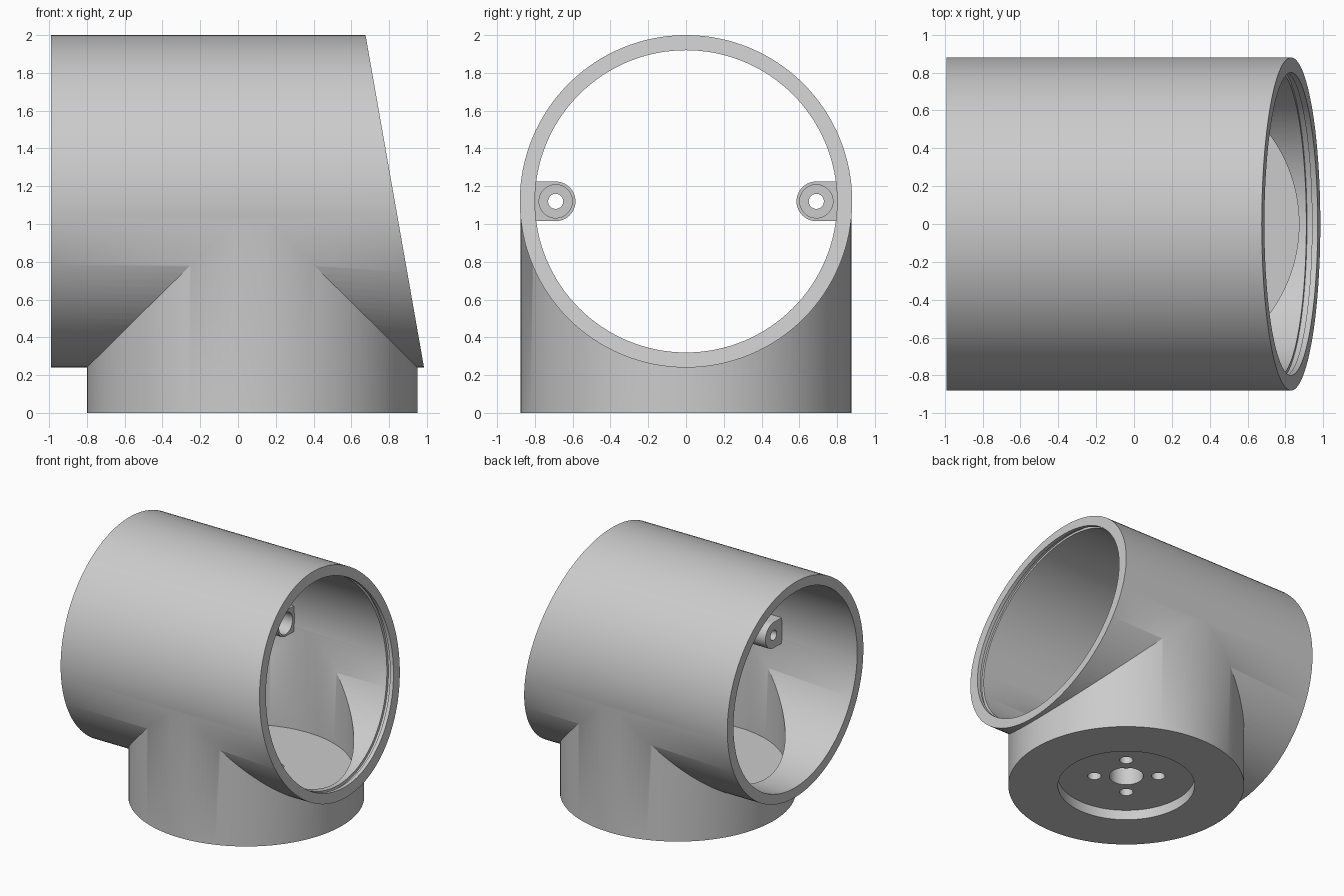
import bpy, bmesh
from math import pi, sin, cos, radians
from mathutils import Matrix, Vector

cube = bpy.data.objects.get("Cube")
if cube:
    bpy.data.objects.remove(cube, do_unlink=True)

AXIS_Z = 1.12    # height of the horizontal tube axis
BASE_X = 0.075   # centre of the upright socket
SLANT = 0.176    # lean of the cut tube end

grey = bpy.data.materials.new("plain_grey")
grey.use_nodes = True
grey.diffuse_color = (0.6, 0.6, 0.6, 1)
grey.node_tree.nodes["Principled BSDF"].inputs["Base Color"].default_value = (0.6, 0.6, 0.6, 1)


def make_object(name, bm):
    bmesh.ops.recalc_face_normals(bm, faces=bm.faces)
    mesh = bpy.data.meshes.new(name)
    bm.to_mesh(mesh)
    bm.free()
    mesh.materials.append(grey)
    obj = bpy.data.objects.new(name, mesh)
    bpy.context.collection.objects.link(obj)
    return obj


def cylinder(name, radius, start, end, centre, along_x=False, sides=128, lean=()):
    """Cylinder along z or x; ends listed in lean are sheared to the slant."""
    bm = bmesh.new()
    bmesh.ops.create_cone(bm, cap_ends=True, segments=sides,
                          radius1=radius, radius2=radius, depth=end - start)
    mid = (start + end) / 2
    if along_x:
        place = Matrix.Translation((mid, *centre)) @ Matrix.Rotation(pi / 2, 4, 'Y')
    else:
        place = Matrix.Translation((*centre, mid))
    bm.transform(place)
    for v in bm.verts:
        if ("start" if v.co.x < mid else "end") in lean:
            v.co.x -= SLANT * (v.co.z - AXIS_Z)
    return make_object(name, bm)


def combine(target, tool, operation):
    mod = target.modifiers.new("combine", 'BOOLEAN')
    mod.operation = operation
    mod.solver = 'EXACT'
    mod.object = tool
    bpy.context.view_layer.objects.active = target
    bpy.ops.object.modifier_apply(modifier=mod.name)
    bpy.data.objects.remove(tool, do_unlink=True)


def smooth(obj):
    bpy.ops.object.select_all(action='DESELECT')
    obj.select_set(True)
    bpy.context.view_layer.objects.active = obj
    bpy.ops.object.shade_smooth_by_angle(angle=radians(30))


# Outer shell: slanted tube joined with the upright socket
tube_axis = (0, AXIS_Z)
base_axis = (BASE_X, 0)
housing = cylinder("tee_housing", 0.88, -0.99, 0.83, tube_axis, True, lean=("end",))
combine(housing, cylinder("socket", 0.875, 0, AXIS_Z, base_axis), 'UNION')

# Tube bore, socket bore, and the groove behind the slanted rim
combine(housing, cylinder("tube_bore", 0.80, -1.2, 1.3, tube_axis, True), 'DIFFERENCE')
combine(housing, cylinder("socket_bore", 0.797, 0.22, AXIS_Z, base_axis), 'DIFFERENCE')
combine(housing, cylinder("groove", 0.82, 0.77, 0.80, tube_axis, True,
                          lean=("start", "end")), 'DIFFERENCE')

# Underside recess with a centre hole and four screw holes
combine(housing, cylinder("recess", 0.507, -0.1, 0.08, base_axis), 'DIFFERENCE')
combine(housing, cylinder("centre_hole", 0.126, -0.1, 0.4, base_axis, sides=48), 'DIFFERENCE')
for i in range(4):
    a = radians(50 + 90 * i)
    spot = (BASE_X + 0.237 * cos(a), 0.237 * sin(a))
    combine(housing, cylinder("screw_hole", 0.05, -0.1, 0.4, spot, sides=32), 'DIFFERENCE')
smooth(housing)


# Rounded screw lugs on both inner walls
def lug(name, side):
    bm = bmesh.new()
    r, y0, back, front = 0.105, 0.69, -0.31, -0.05
    outline = [(0.83, -r)]
    for i in range(25):
        a = -pi / 2 - pi * i / 24
        outline.append((y0 + r * cos(a), r * sin(a)))
    outline.append((0.83, r))
    face = bm.faces.new([bm.verts.new((back, side * y, AXIS_Z + z)) for y, z in outline])
    grown = bmesh.ops.extrude_face_region(bm, geom=[face])["geom"]
    bmesh.ops.translate(bm, vec=Vector((front - back, 0, 0)),
                        verts=[g for g in grown if isinstance(g, bmesh.types.BMVert)])
    obj = make_object(name, bm)
    centre = (side * y0, AXIS_Z)
    combine(obj, cylinder("pilot", 0.04, -0.5, 0.2, centre, True, 32), 'DIFFERENCE')
    combine(obj, cylinder("counterbore", 0.088, -0.17, 0.2, centre, True, 48), 'DIFFERENCE')
    smooth(obj)


lug("back_lug", 1)
lug("front_lug", -1)
